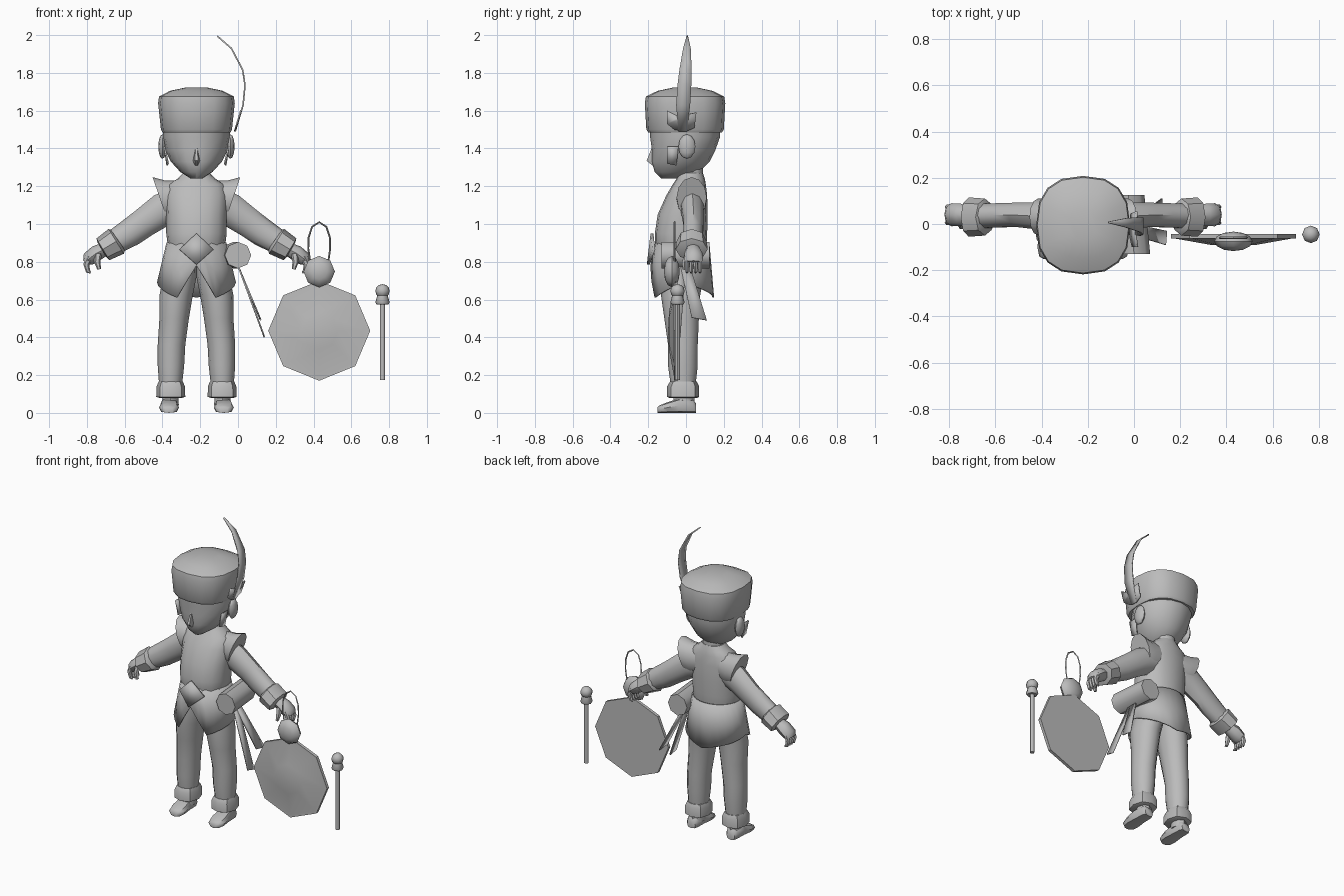
import bpy
import bmesh
from math import sin, cos, pi, radians
from mathutils import Vector, Matrix

start_cube = bpy.data.objects.get("Cube")
if start_cube:
    bpy.data.objects.remove(start_cube, do_unlink=True)

CENTRE = -0.22  # the figure stands left of the middle

grey = bpy.data.materials.new("plain grey")
grey.use_nodes = True
grey.diffuse_color = (0.5, 0.5, 0.5, 1)
grey.node_tree.nodes["Principled BSDF"].inputs["Base Color"].default_value = grey.diffuse_color


def finish(name, bm, thickness=0, angle=45):
    """Turn a bmesh into a shaded, coloured object."""
    bmesh.ops.recalc_face_normals(bm, faces=bm.faces)
    mesh = bpy.data.meshes.new(name)
    bm.to_mesh(mesh)
    bm.free()
    mesh.materials.append(grey)
    obj = bpy.data.objects.new(name, mesh)
    bpy.context.collection.objects.link(obj)
    bpy.ops.object.select_all(action="DESELECT")
    obj.select_set(True)
    bpy.context.view_layer.objects.active = obj
    bpy.ops.object.shade_smooth_by_angle(angle=radians(angle))
    if thickness:
        solid = obj.modifiers.new("thickness", "SOLIDIFY")
        solid.thickness = thickness
        solid.offset = 0
    return obj


def bridge(bm, rows, closed=True):
    for a, b in zip(rows, rows[1:]):
        n = len(a)
        for i in range(n if closed else n - 1):
            j = (i + 1) % n
            bm.faces.new((a[i], a[j], b[j], b[i]))


def loft(name, rings, sides=12, power=1, angle=45):
    """Skin rings given as (centre, half axis, other half axis)."""
    def bend(t):
        return abs(t) ** power * (1 if t > 0 else -1)
    bm = bmesh.new()
    rows = []
    for c, u, v in rings:
        turns = [2 * pi * i / sides for i in range(sides)]
        rows.append([bm.verts.new(Vector(c) + Vector(u) * bend(cos(t)) + Vector(v) * bend(sin(t)))
                     for t in turns])
    bridge(bm, rows)
    bm.faces.new(rows[0])
    bm.faces.new(rows[-1])
    return finish(name, bm, angle=angle)


def level(x, z, front, back, half):
    """A horizontal ring reaching from front to back."""
    return ((CENTRE + x, (front + back) / 2, z), (half, 0, 0), (0, (back - front) / 2, 0))


def limb(name, points, side=1, centre=CENTRE, sides=8):
    """Tube along points (x, y, z, half height, half depth)."""
    rings = []
    for i, (x, y, z, high, deep) in enumerate(points):
        a, b = points[max(i - 1, 0)], points[min(i + 1, len(points) - 1)]
        d = Vector((b[0] - a[0], b[2] - a[2])).normalized()
        rings.append(((centre + side * x, y, z), (-side * d.y * high, 0, d.x * high), (0, deep, 0)))
    return loft(name, rings, sides)


def ball(name, place, size, sides=8, axis="Z"):
    bm = bmesh.new()
    turn = Matrix.Rotation(pi / 2, 4, "X") if axis == "Y" else Matrix()
    bmesh.ops.create_uvsphere(bm, u_segments=sides, v_segments=6, radius=1, matrix=turn)
    bmesh.ops.scale(bm, vec=size, verts=bm.verts)
    bmesh.ops.translate(bm, vec=place, verts=bm.verts)
    return finish(name, bm)


def plate(name, points, thickness=0.008):
    bm = bmesh.new()
    bm.faces.new([bm.verts.new(p) for p in points])
    return finish(name, bm, thickness)


# Head, neck and nose
loft("head", [level(0, z, f, b, h) for z, f, b, h in (
    (1.24, -.13, -.04, .03), (1.275, -.165, .07, .085), (1.33, -.183, .125, .135),
    (1.39, -.18, .155, .165), (1.46, -.19, .18, .178), (1.53, -.19, .18, .178))], 16)
loft("neck", [level(0, z, -.04, .09, h) for z, h in ((1.18, .08), (1.27, .065), (1.32, .06))])
loft("nose", [level(0, z, f, -.15, h) for z, f, h in (
    (1.31, -.18, .012), (1.335, -.213, .018), (1.4, -.185, .008))], 6)

# Hat with a soft crown
loft("hat", [level(0, z, f, b, h) for z, f, b, h in (
    (1.485, -.2, .19, .18), (1.5, -.21, .2, .188), (1.64, -.218, .208, .203),
    (1.675, -.212, .202, .198), (1.705, -.15, .14, .14), (1.722, -.07, .06, .06))],
    16, 0.8, 35)

# Feather and its holder
bm = bmesh.new()
feather_rows = []
for x, z, near, far in ((-.11, 1.995, .004, .01), (-.035, 1.93, -.015, .025), (.025, 1.815, -.035, .03),
                        (.037, 1.735, -.045, .028), (.027, 1.63, -.052, .022), (-.015, 1.49, -.04, .005)):
    feather_rows.append([bm.verts.new((x, y, z)) for y in (near, far)])
bridge(bm, feather_rows, closed=False)
finish("feather", bm, 0.008)
plate("feather_holder", [(0.3 * (z - 1.55), y, z) for y, z in (
    (-.1, 1.6), (-.04, 1.57), (.055, 1.59), (.045, 1.51), (0, 1.49), (-.06, 1.5), (-.1, 1.53))])

# Tunic body
loft("tunic", [level(0, z, f, b, h) for z, f, b, h in (
    (.84, -.15, .1, .145), (.91, -.165, .11, .155), (.95, -.165, .112, .16), (1.05, -.15, .115, .16),
    (1.15, -.105, .112, .165), (1.21, -.07, .105, .15), (1.24, -.05, .1, .1), (1.27, -.04, .09, .07))],
    16, 0.9)

# Skirt with a split front and a pointed hem
def hem(turn):
    stops = ((0, .78), (30, .61), (90, .69), (180, .61))
    for (a, low), (b, high) in zip(stops, stops[1:]):
        if turn <= b:
            return low + (high - low) * (turn - a) / (b - a)

bm = bmesh.new()
skirt_rows = [[], [], []]
for i in range(24):
    a = 2 * pi * i / 24
    drop = hem(min(i, 24 - i) * 15)
    for row, t in zip(skirt_rows, (0, 0.5, 1)):
        half, deep = .155 + .05 * t, .14 + .025 * t
        row.append(bm.verts.new((CENTRE + half * sin(a), -.02 - deep * cos(a), .9 + (drop - .9) * t)))
bridge(bm, skirt_rows)
finish("skirt", bm, 0.008)

# Belt buckle cloth, a diamond
plate("buckle", [(CENTRE + x, y, z) for x, y, z in (
    (0, -.18, .95), (.09, -.17, .865), (0, -.2, .785), (-.09, -.17, .865))], 0.015)

# Parts that come in pairs
for side, word in ((1, "left"), (-1, "right")):
    # Ear and side lock
    ear = ball(word + "_ear", (CENTRE + side * .18, .005, 1.41), (.022, .045, .065))
    lock = [(CENTRE + side * x, y, z) for x, y, z in (
        (.17, -.1, 1.41), (.17, -.04, 1.41), (.155, -.05, 1.31), (.15, -.1, 1.32))]
    plate(word + "_side_lock", lock)

    # Flared shoulder opening of the tunic
    loft(word + "_shoulder", [((CENTRE + side * x, .03, z), (side * lean, 0, tall), (0, deep, 0))
                              for x, z, lean, tall, deep in (
        (.06, 1.14, .01, .09, .065), (.14, 1.13, .025, .1, .08), (.195, 1.14, .037, .108, .08))])

    # Sleeve and cuff
    limb(word + "_sleeve", [(.12, .03, 1.1, .09, .065), (.18, .035, 1.075, .088, .062),
                            (.28, .04, 1.005, .078, .055), (.35, .038, .955, .075, .055),
                            (.44, .035, .9, .065, .055)], side, sides=10)
    limb(word + "_cuff", [(.415, .03, .915, .064, .06), (.425, .03, .908, .077, .08),
                          (.495, .03, .866, .067, .085), (.5, .03, .863, .045, .06)], side)

    # Hand
    limb(word + "_palm", [(.48, .035, .87, .035, .035), (.53, .04, .845, .042, .048),
                          (.57, .04, .815, .038, .05), (.583, .04, .795, .02, .042)], side)
    for k in range(4):
        y = .005 + .023 * k
        limb(word + "_finger", [(.565, y, .825, .018, .012), (.583, y, .785, .016, .012),
                                (.574, y, .75, .012, .01), (.56, y, .742, .005, .005)], side, sides=6)
    limb(word + "_thumb", [(.52, .01, .845, .02, .018), (.525, -.008, .8, .017, .015),
                           (.515, -.01, .76, .01, .01)], side, sides=6)

    # Trouser leg with its cuff
    loft(word + "_leg", [level(side * x, z, f, b, h) for x, z, f, b, h in (
        (.137, .14, -.08, .05, .06), (.135, .25, -.095, .062, .07), (.132, .36, -.095, .062, .073),
        (.118, .5, -.115, .068, .078), (.108, .62, -.132, .075, .088), (.088, .72, -.135, .09, .088),
        (.08, .84, -.13, .09, .08))], 12)
    loft(word + "_leg_cuff", [level(side * .136, z, f, b, h) for z, f, b, h in (
        (.08, -.09, .06, .062), (.085, -.1, .07, .077), (.14, -.1, .07, .075), (.165, -.085, .058, .065))],
        8, 0.85)

    # Shoe
    loft(word + "_ankle", [level(side * .138, z, -.065, .045, h) for z, h in ((.04, .045), (.1, .04))], 8)
    loft(word + "_shoe", [((CENTRE + side * .145, y, h), (w, 0, 0), (0, 0, h)) for y, w, h in (
        (.052, .03, .026), (.035, .042, .036), (-.04, .046, .038), (-.1, .053, .028), (-.14, .045, .02),
        (-.152, .025, .014))], 8, 0.7)

# Rolled pouch at the hip
loft("hip_roll", [((x, y, .835), (.07, 0, 0), (0, 0, .07)) for x, y in ((0, -.13), (-.025, .125))], 8)

# Two hanging ribbons
plate("back_ribbon", [(0, -.03, .78), (0, .02, .78), (.12, .11, .49), (.115, .03, .505)])
plate("front_ribbon", [(0, -.05, .78), (0, .0, .78), (.14, -.03, .4), (.135, -.09, .415)])

# Gong disc with rim, knob and loop
loft("gong", [((.43, y, .435), (r, 0, 0), (0, 0, r * .98)) for y, r in (
    (-.043, .27), (-.063, .27), (-.063, .252), (-.09, .1), (-.094, .02))], 8, angle=25)
ball("gong_knob", (.43, -.075, .748), (.083, .042, .083), axis="Y")
limb("gong_loop", [(x, -.06, z, .005, .005) for x, z in (
    (-.045, .78), (-.058, .87), (-.056, .93), (-.038, .985), (0, 1.01),
    (.038, .985), (.056, .93), (.058, .87), (.045, .78))], centre=.43, sides=4)

# Beater
loft("beater_stick", [((.765, -.045, z), (.014, 0, 0), (0, .014, 0)) for z in (.175, .6)], 8)
loft("beater_collar", [((.765, -.045, z), (r, 0, 0), (0, r, 0)) for z, r in (
    (.575, .032), (.585, .038), (.63, .025))], 8)
ball("beater_ball", (.765, -.045, .645), (.038, .038, .037))
